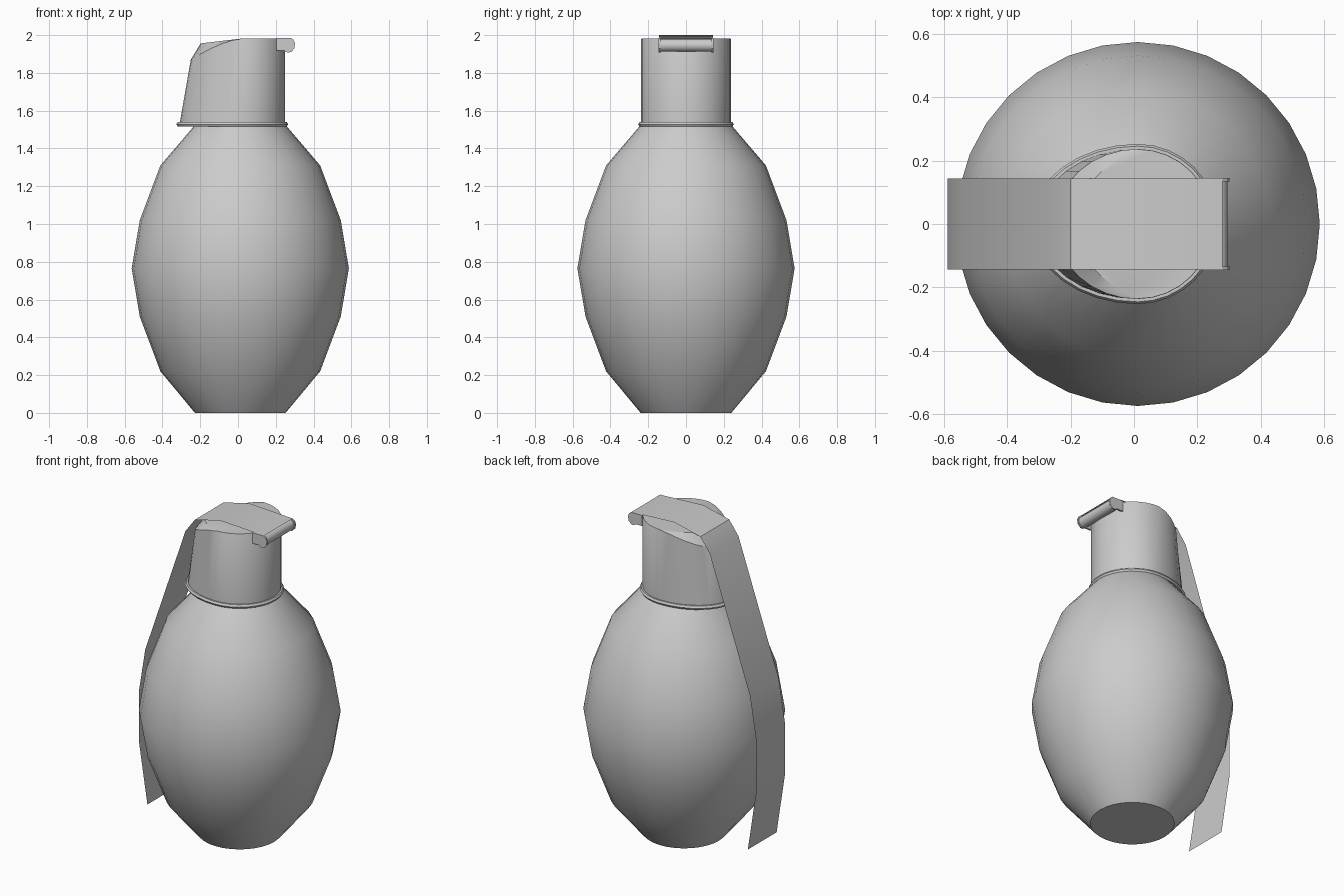
import bpy, bmesh, math

cube = bpy.data.objects.get("Cube")
if cube:
    bpy.data.objects.remove(cube, do_unlink=True)

SIDES = 32
CX = 0.012       # axis of the body and neck
HALF = 0.143     # half width of the lever

grey = bpy.data.materials.new("plain_grey")
grey.use_nodes = True
grey.diffuse_color = (0.6, 0.6, 0.6, 1)
grey.node_tree.nodes["Principled BSDF"].inputs["Base Color"].default_value = (0.6, 0.6, 0.6, 1)


def finish(name, bm, solid=True):
    if solid:
        bmesh.ops.recalc_face_normals(bm, faces=bm.faces)
    mesh = bpy.data.meshes.new(name)
    bm.to_mesh(mesh)
    bm.free()
    mesh.materials.append(grey)
    obj = bpy.data.objects.new(name, mesh)
    bpy.context.collection.objects.link(obj)
    bpy.ops.object.select_all(action='DESELECT')
    obj.select_set(True)
    bpy.context.view_layer.objects.active = obj
    bpy.ops.object.shade_smooth_by_angle(angle=math.radians(30))
    return obj


def loft(name, rings, closed=False):
    """Skin a stack of rings; cap the ends, or join last to first."""
    bm = bmesh.new()
    loops = [[bm.verts.new(p) for p in ring] for ring in rings]
    pairs = list(zip(loops, loops[1:]))
    if closed:
        pairs.append((loops[-1], loops[0]))
    else:
        bm.faces.new(loops[0])
        bm.faces.new(loops[-1])
    for a, b in pairs:
        for i in range(len(a)):
            j = (i + 1) % len(a)
            bm.faces.new((a[i], a[j], b[j], b[i]))
    return finish(name, bm)


def ring(right, left, z, drop=0, pinch=0, power=1):
    """Round on the right, stretched, lowered and pinched on the left."""
    pts = []
    for i in range(SIDES):
        a = 2 * math.pi * i / SIDES
        c, s = math.cos(a), math.sin(a)
        t = max(0, -c)
        x = c * (right if c > 0 else left)
        pts.append((CX + x, right * s * (1 - pinch * t), z - drop * t ** power))
    return pts


# Egg-shaped body
body = [(0.24, 0), (0.423, 0.22), (0.532, 0.51), (0.575, 0.765),
        (0.532, 1.02), (0.423, 1.31), (0.235, 1.53)]
loft("body", [ring(r, r, z) for r, z in body])

# Neck, leaning out on the lever side, with a sloping chamfer on top
loft("neck", [ring(0.237, 0.322, 1.525),
              ring(0.237, 0.262, 1.979, 0.11, 0, 1.5),
              ring(0.236, 0.21, 1.981, 0.025, 0.3)])

# Thin flange round the foot of the neck
loft("neck_flange", [ring(0.23, 0.315, 1.516), ring(0.246, 0.331, 1.516),
                     ring(0.253, 0.338, 1.528), ring(0.246, 0.331, 1.54),
                     ring(0.23, 0.315, 1.54)], closed=True)

# Sheet lever, bent down along the body
path = [(-0.53, 0.08), (-0.59, 0.47), (-0.59, 0.77), (-0.545, 1.05),
        (-0.265, 1.87), (-0.2, 1.958), (-0.02, 2.0), (0.28, 1.985)]
bm = bmesh.new()
rows = [[bm.verts.new((x, y, z)) for y in (-HALF, HALF)] for x, z in path]
for (a, b), (c, d) in zip(rows, rows[1:]):
    bm.faces.new((a, c, d, b))
finish("lever", bm, solid=False)


def bar(name, outline, y0, y1):
    return loft(name, [[(x, y, z) for x, z in outline] for y in (y0, y1)])


# Rolled lip of the lever between two small ears
lip = [(0.262 + 0.034 * math.sin(math.tau * i / 16),
        1.946 + 0.034 * math.cos(math.tau * i / 16)) for i in range(16)]
bar("lever_lip", lip, -HALF, HALF)
ear = [(0.203, 1.918), (0.25, 1.918), (0.262, 1.908), (0.28, 1.91), (0.298, 1.928),
       (0.302, 1.955), (0.294, 1.975), (0.28, 1.985), (0.203, 1.985)]
for name, side in (("front_ear", -1), ("back_ear", 1)):
    bar(name, ear, side * (HALF - 0.008), side * (HALF + 0.002))
